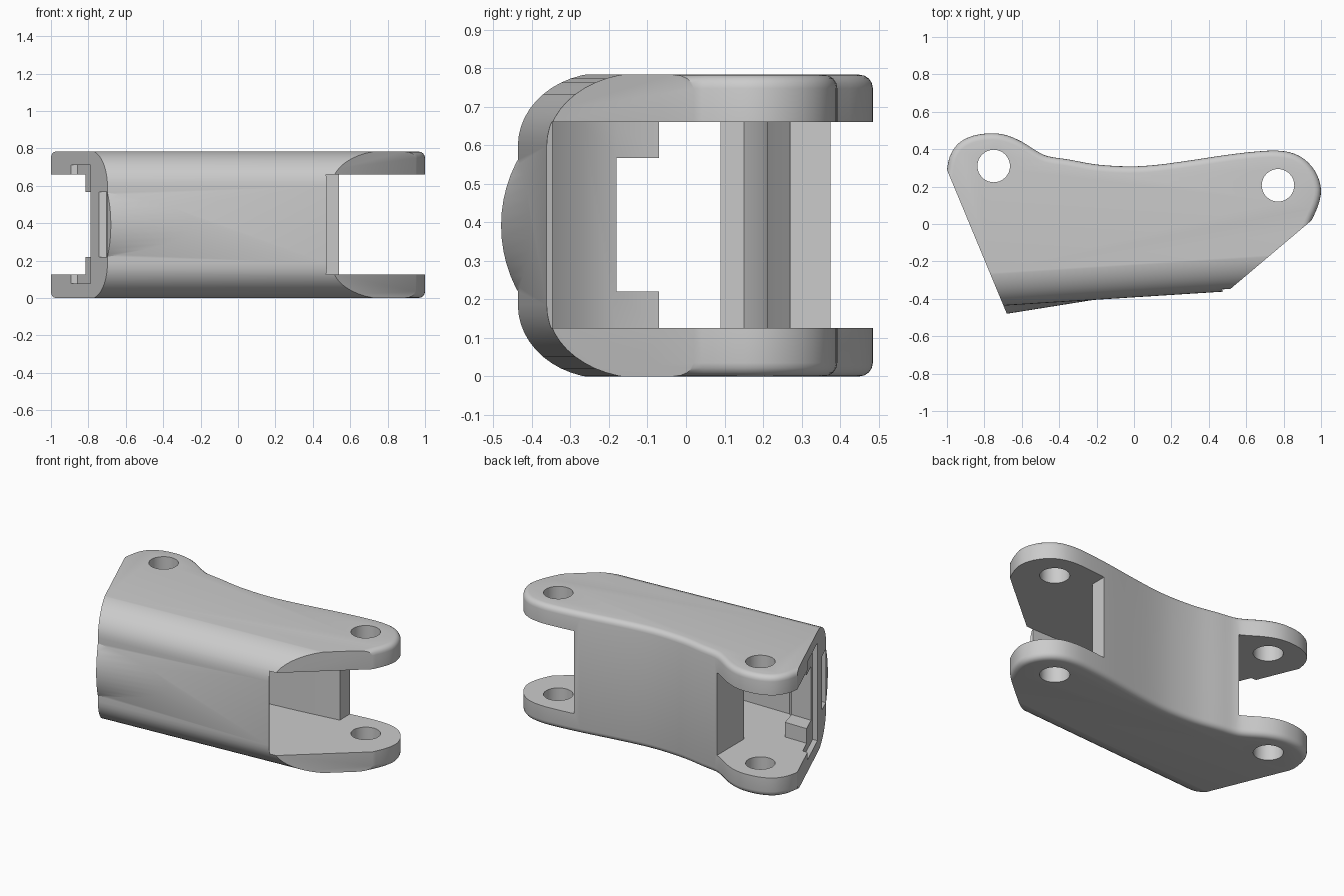
import bpy, bmesh, math
from mathutils import Vector

if "Cube" in bpy.data.objects:
    bpy.data.objects.remove(bpy.data.objects["Cube"])


def make(name, rings):
    """Closed solid lofted through rings of equal length."""
    bm = bmesh.new()
    loops = [[bm.verts.new(p) for p in r] for r in rings]
    n = len(loops[0])
    bm.faces.new(loops[0])
    bm.faces.new(loops[-1])
    for a, b in zip(loops, loops[1:]):
        for i in range(n):
            bm.faces.new((a[i], a[(i + 1) % n], b[(i + 1) % n], b[i]))
    bmesh.ops.recalc_face_normals(bm, faces=bm.faces)
    me = bpy.data.meshes.new(name)
    bm.to_mesh(me)
    bm.free()
    ob = bpy.data.objects.new(name, me)
    bpy.context.collection.objects.link(ob)
    return ob


def prism(name, pts, z0, z1):
    return make(name, [[(x, y, z) for x, y in pts] for z in (z0, z1)])


def boolean(target, tool, op):
    mod = target.modifiers.new(op, 'BOOLEAN')
    mod.operation, mod.solver, mod.object = op, 'EXACT', tool
    bpy.context.view_layer.objects.active = target
    bpy.ops.object.modifier_apply(modifier=mod.name)
    bpy.data.objects.remove(tool)


def spline(pts, steps=3):
    out = []
    p = [Vector(q) for q in pts]
    for i in range(len(p) - 1):
        a, b, c, d = p[max(i - 1, 0)], p[i], p[i + 1], p[min(i + 2, len(p) - 1)]
        for k in range(steps):
            t = k / steps
            v = 0.5 * (2 * b + (c - a) * t + (2 * a - 5 * b + 4 * c - d) * t * t
                       + (3 * b - a - 3 * c + d) * t ** 3)
            out.append((v.x, v.y))
    return out + [tuple(pts[-1])]


def circle(cx, cy, r, n):
    return [(cx + r * math.cos(2 * math.pi * i / n), cy + r * math.sin(2 * math.pi * i / n))
            for i in range(n)]


# Body section: flat sides with a broad rounded front, swept along the front line
MID = 0.3965
arc = [(0.23 - 0.23 * math.cos(t), 0.19 * math.sin(t))
       for t in [math.pi / 2 * i / 12 for i in range(13)]]
half = [(y, 0.2065 + z) for y, z in arc] + [(1.2, 0.3965)]
section = [(y, MID + z) for y, z in half] + [(y, MID - z) for y, z in reversed(half)]
link = make("link_body", [[(x, -0.392 + 0.0636 * x + y, z) for y, z in section]
                          for x in (-1.3, 1.3)])

# Raised pad on the front, fading toward the middle
pad = make("front_pad", [[(x, -0.48 + 0.16 * (x + 0.68) + 0.34 + y, MID + z)
                          for y, z in circle(0, 0, 0.34, 64)] for x in (-1.0, 0.0)])
boolean(link, pad, 'UNION')

# Side outline with the two lugs
outline = spline([(.95, .02), (.985, .1), (1, .18), (.98, .26), (.93, .33), (.86, .375),
                  (.77, .392), (.66, .388), (.5, .37), (.3, .34), (.12, .316), (-.03, .308),
                  (-.2, .318), (-.35, .345), (-.46, .362), (-.52, .39), (-.6, .44),
                  (-.68, .474), (-.76, .485), (-.86, .472), (-.94, .43), (-.985, .36), (-1, .29)])
plan = prism("outline", outline + [(-.63, -.6), (.216, -.6)], 0.005, 0.788)
bm = bmesh.new()
bm.from_mesh(plan.data)
rim = [e for e in bm.edges
       if abs(e.verts[0].co.z - e.verts[1].co.z) < 1e-4 and min(v.co.y for v in e.verts) > 0]
bmesh.ops.bevel(bm, geom=rim, offset=0.035, segments=4, profile=0.5, affect='EDGES')
bm.to_mesh(plan.data)
bm.free()
boolean(link, plan, 'INTERSECT')

# Cavity and both fork openings
cavity = [(1.2, -.5), (1.2, .6), (.54, .6), (.54, .27), (.25, .235), (0, .212), (-.28, .2),
          (-.38, .15), (-.41, .09), (-.48, .09), (-.48, .6), (-1.3, .6), (-1.3, -.07),
          (-.66, -.07), (-.63, -.18), (-.58, -.27), (-.5, -.347), (.47, -.347), (.53, -.5)]
boolean(link, prism("cavity", cavity, 0.13, 0.665), 'DIFFERENCE')

# Notch between the two inner rails
boolean(link, prism("notch", [(-1.3, -.18), (-.4, -.18), (-.4, 0), (-1.3, 0)],
                    0.225, 0.572), 'DIFFERENCE')


# Shallow recesses in the slanted end
def slant(y):
    return -1 + (0.29 - y) * 0.4156


for y0, y1, z0, z1, depth in ((.03, -.22, .082, .716, .035), (-.33, -.43, .225, .572, .04)):
    pts = [(slant(y0) - .1, y0), (slant(y0) + depth, y0),
           (slant(y1) + depth, y1), (slant(y1) - .1, y1)]
    boolean(link, prism("recess", pts, z0, z1), 'DIFFERENCE')

# Pin holes
for cx, cy in ((-.75, .31), (.77, .207)):
    boolean(link, prism("pin_hole", circle(cx, cy, .087, 32), -.1, 1), 'DIFFERENCE')

# Stand on the ground and shade
low = min(v.co.z for v in link.data.vertices)
for v in link.data.vertices:
    v.co.z -= low
bpy.ops.object.select_all(action='DESELECT')
link.select_set(True)
bpy.context.view_layer.objects.active = link
bpy.ops.object.shade_smooth_by_angle(angle=math.radians(30))
